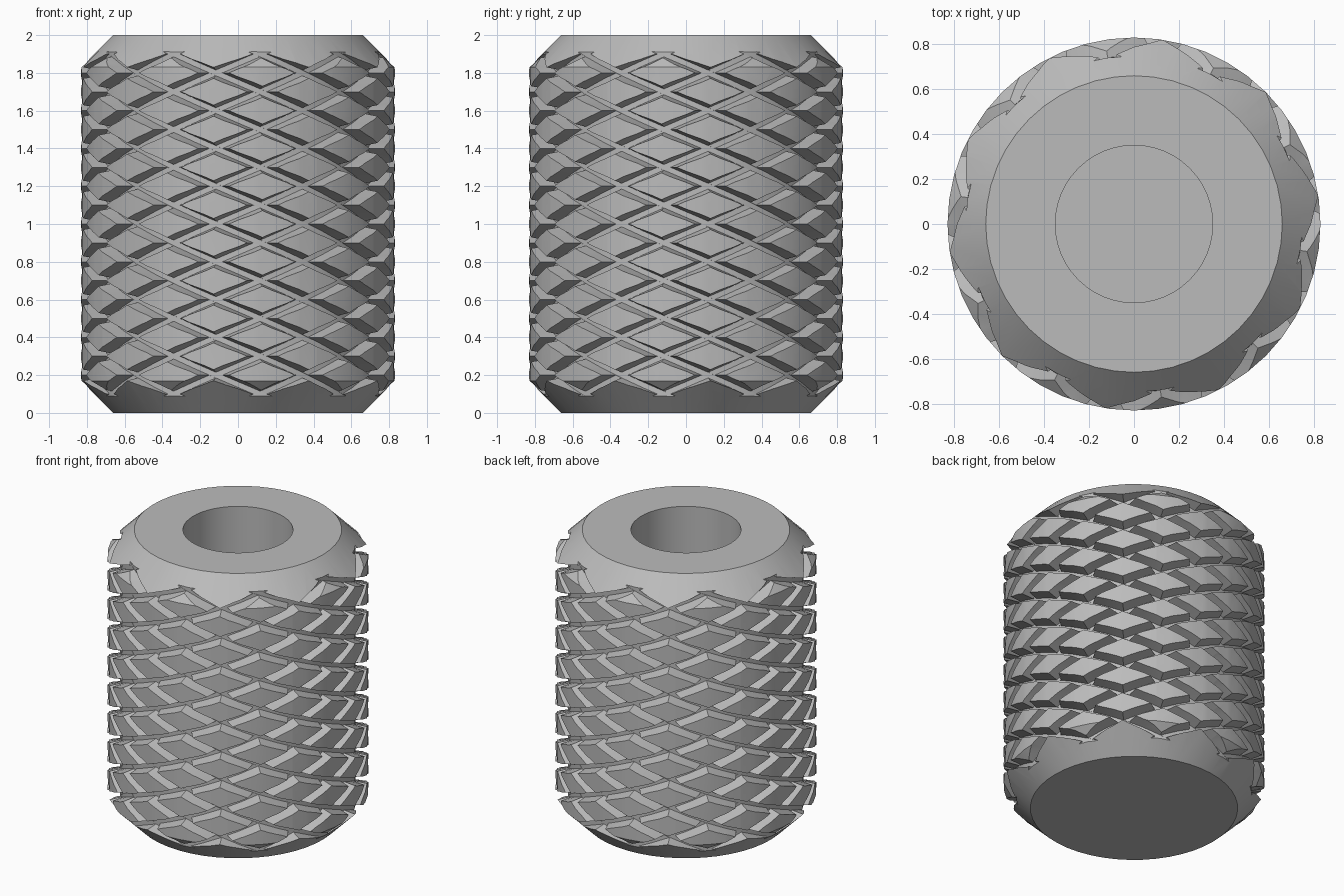
import bpy, bmesh, math

if "Cube" in bpy.data.objects:
    bpy.data.objects.remove(bpy.data.objects["Cube"])

R, R_END, R_FLOOR = 0.83, 0.66, 0.75      # outer, end-face and groove-floor radii
HOLE_R, HOLE_Z = 0.35, 0.33
H, CH = 2.0, 0.17
STARTS, PITCH = 10, 0.2
SEG = 48

grey = bpy.data.materials.new("grey")
grey.diffuse_color = (0.5, 0.5, 0.5, 1)
grey.use_nodes = True
grey.node_tree.nodes["Principled BSDF"].inputs["Base Color"].default_value = grey.diffuse_color


def finish(name, bm):
    me = bpy.data.meshes.new(name)
    bm.to_mesh(me)
    bm.free()
    me.materials.append(grey)
    ob = bpy.data.objects.new(name, me)
    bpy.context.collection.objects.link(ob)
    return ob


def skin(bm, rings):
    """Closed tube through the rings, capped at both ends."""
    n = len(rings[0])
    for a, b in zip(rings, rings[1:]):
        for i in range(n):
            j = (i + 1) % n
            bm.faces.new((a[i], a[j], b[j], b[i]))
    bm.faces.new(rings[0][::-1])
    bm.faces.new(rings[-1])


def lathe(name, profile):
    """Closed solid of revolution."""
    bm = bmesh.new()
    turn = [2 * math.pi * i / SEG for i in range(SEG)]
    skin(bm, [[bm.verts.new((r * math.cos(t), r * math.sin(t), z)) for t in turn]
              for r, z in profile])
    return finish(name, bm)


def helix_cutter(name, hand, r_in):
    """Ten helical grooves with a trapezoid section, in one hand."""
    bm = bmesh.new()
    r_out, w_in, w_out = 0.89, 0.015, 0.04
    section = [(r_in, -w_in), (r_out, -w_out), (r_out, w_out), (r_in, w_in)]
    if hand > 0:
        section.reverse()                 # keeps the faces pointing outward
    for k in range(STARTS):
        rings = []
        for s in range(47):
            z = -0.15 + s * 0.05
            a = math.radians(-90 + 9 + 36 * k + hand * (z - 0.1) / PITCH * 36)
            rings.append([bm.verts.new((r * math.cos(a), r * math.sin(a), z + dz))
                          for r, dz in section])
        skin(bm, rings)
    bmesh.ops.triangulate(bm, faces=bm.faces)
    ob = finish(name, bm)
    ob.hide_render = True
    return ob


# Chamfered body with a blind bore
body = lathe("knurled_body", [(R_END, 0), (R, CH), (R, H - CH), (R_END, H),
                              (HOLE_R, H), (HOLE_R, HOLE_Z)])

# Crossed grooves leave the raised diamonds
cutters = [helix_cutter("right_groove_cutter", 1, R_FLOOR),
           helix_cutter("left_groove_cutter", -1, R_FLOOR - 0.001)]
for c in cutters:
    m = body.modifiers.new(c.name, 'BOOLEAN')
    m.operation = 'DIFFERENCE'
    m.solver = 'EXACT'
    m.object = c

# Apply the cuts and remove the cutters
dg = bpy.context.evaluated_depsgraph_get()
cut = bpy.data.meshes.new_from_object(body.evaluated_get(dg))
body.modifiers.clear()
body.data = cut
for c in cutters:
    bpy.data.objects.remove(c)

bpy.context.view_layer.objects.active = body
body.select_set(True)
bpy.ops.object.shade_smooth_by_angle(angle=math.radians(25))
